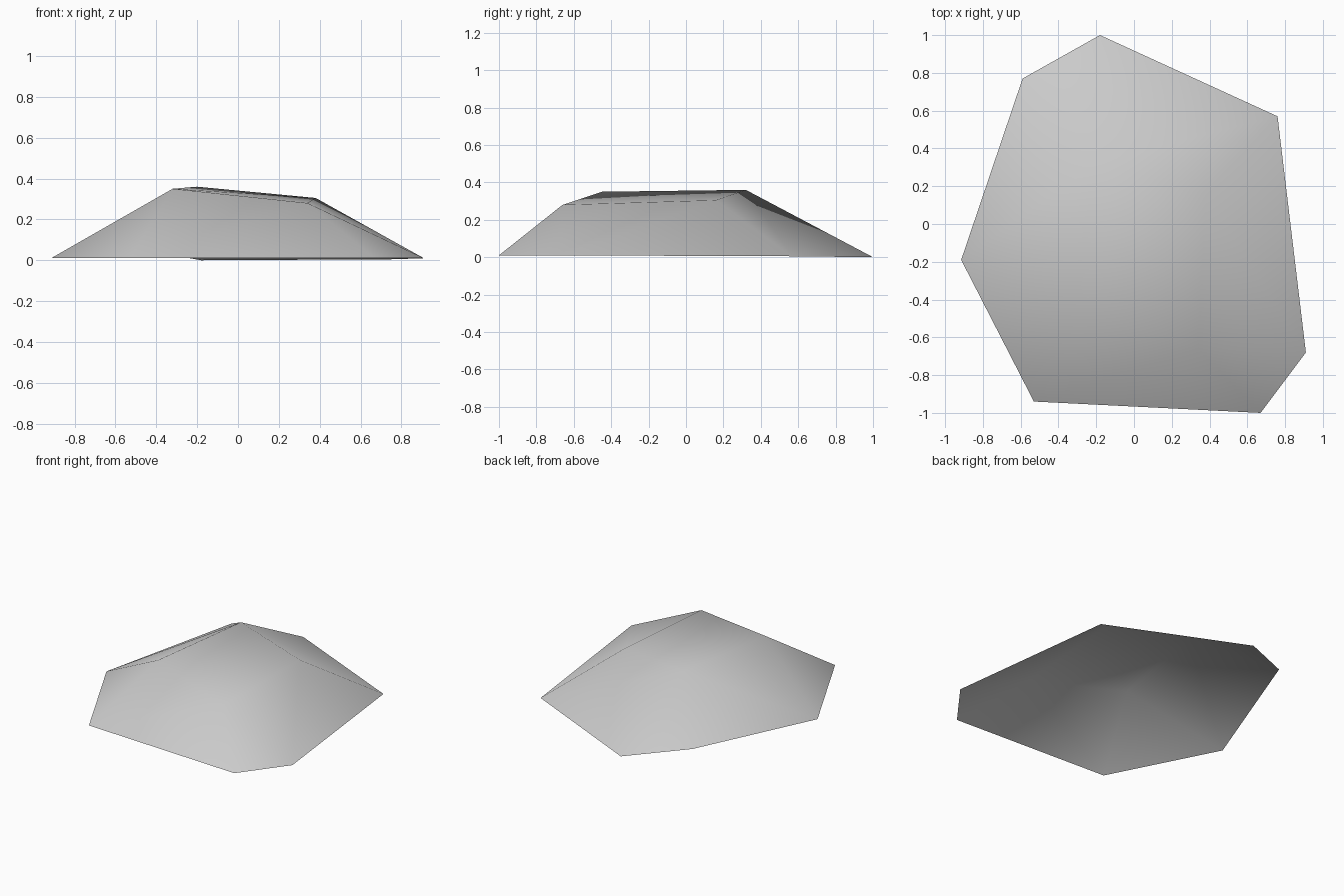
import bpy, bmesh

default_cube = bpy.data.objects.get("Cube")
if default_cube:
    bpy.data.objects.remove(default_cube, do_unlink=True)

# Stone colour
stone = bpy.data.materials.new("stone_grey")
stone.use_nodes = True
grey = (0.6, 0.6, 0.6, 1.0)
stone.diffuse_color = grey
stone.node_tree.nodes["Principled BSDF"].inputs["Base Color"].default_value = grey

# Seven-sided rim and the four corners of the sloping crown
rim = [
    (-0.18, 1.0, 0.0), (-0.59, 0.77, 0.075), (-0.915, -0.19, 0.01),
    (-0.53, -0.94, 0.01), (0.67, -1.0, 0.01), (0.91, -0.68, 0.01),
    (0.76, 0.57, 0.005),
]
crown = [
    (-0.32, -0.45, 0.35), (-0.2, 0.32, 0.36),
    (0.38, 0.16, 0.305), (0.34, -0.66, 0.28),
]

# Faceted boulder wrapped around the corners
bm = bmesh.new()
for corner in rim + crown:
    bm.verts.new(corner)
bmesh.ops.convex_hull(bm, input=bm.verts[:])
bmesh.ops.recalc_face_normals(bm, faces=bm.faces[:])

# Open underside, leaving a shell that is shaded smooth all over
underside = [face for face in bm.faces if face.normal.z < 0]
bmesh.ops.delete(bm, geom=underside, context="FACES")
for face in bm.faces:
    face.smooth = True

mesh = bpy.data.meshes.new("flat_rock")
bm.to_mesh(mesh)
bm.free()
mesh.materials.append(stone)
rock = bpy.data.objects.new("flat_rock", mesh)
bpy.context.collection.objects.link(rock)
